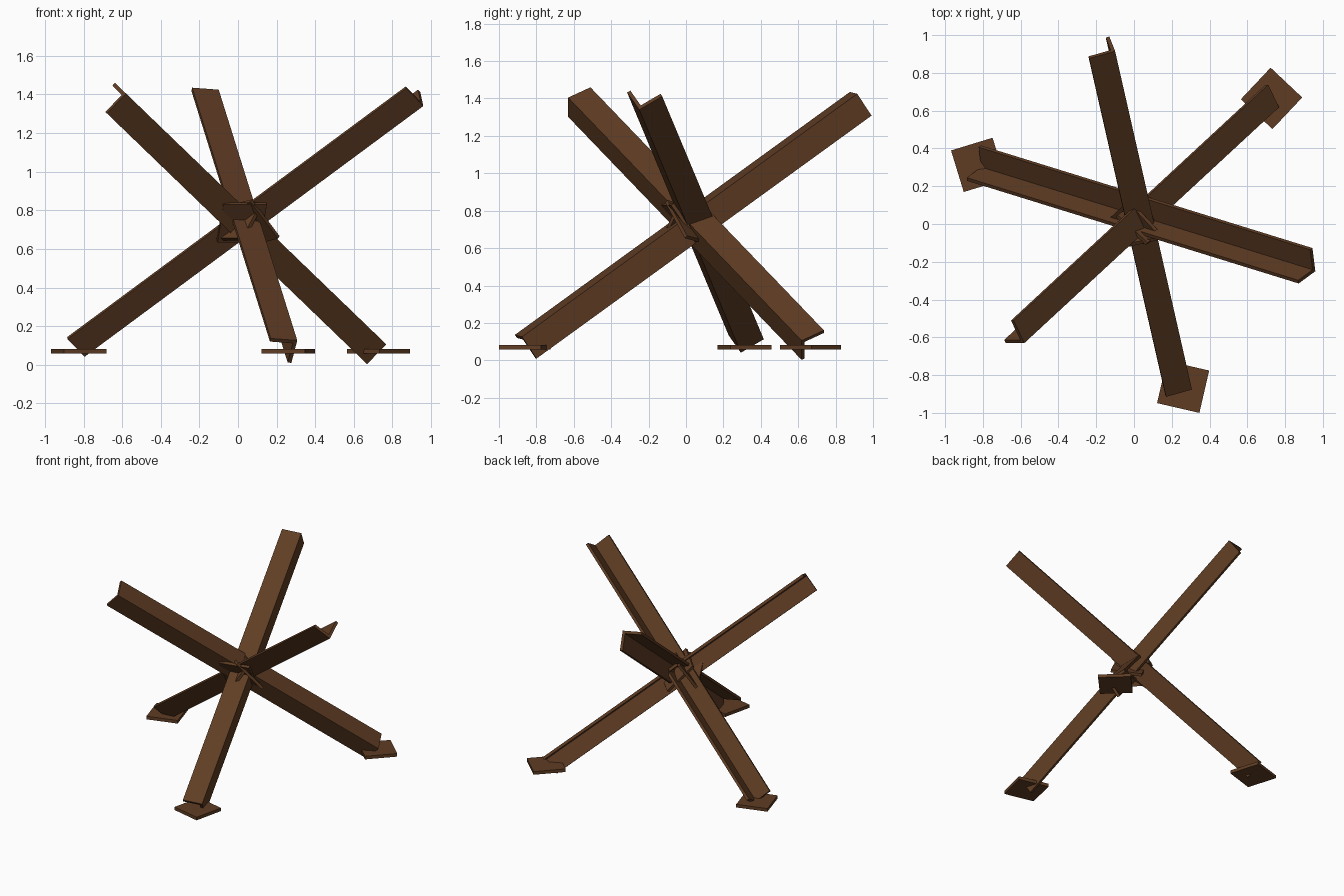
import bpy, math
from mathutils import Vector, Matrix

if "Cube" in bpy.data.objects:
    bpy.data.objects.remove(bpy.data.objects["Cube"])

rust = bpy.data.materials.new("rusty_brown")
rust.diffuse_color = (0.115, 0.046, 0.017, 1)
rust.use_nodes = True
rust.node_tree.nodes["Principled BSDF"].inputs["Base Color"].default_value = rust.diffuse_color

# Three mutually perpendicular beam axes, 120 degrees apart in plan
def axis(deg):
    a, r = math.radians(deg), math.sqrt(2 / 3)
    return Vector((r * math.cos(a), r * math.sin(a), math.sqrt(1 / 3)))

E1, E2, E3 = axis(-17.2), axis(102.8), axis(222.8)

def add(name, verts, faces):
    me = bpy.data.meshes.new(name)
    me.from_pydata(verts, [], faces)
    me.materials.append(rust)
    ob = bpy.data.objects.new(name, me)
    bpy.context.collection.objects.link(ob)
    return ob

def prism(name, profile, origin, a, b, d):
    """Extrude a 2D profile (in directions a, b) along vector d."""
    if a.cross(b).dot(d) < 0:
        a, b = b, a
        profile = [(q, p) for p, q in profile]
        profile.reverse()
        a, b, profile = b, a, [(q, p) for p, q in profile]
    n = len(profile)
    ring = [origin + a * p + b * q for p, q in profile]
    faces = [tuple(reversed(range(n))), tuple(range(n, 2 * n))]
    faces += [(i, (i + 1) % n, n + (i + 1) % n, n + i) for i in range(n)]
    return add(name, ring + [v + d for v in ring], faces)

def plate(name, centre, u, v, su, sv, t):
    u, v = u.normalized(), v.normalized()
    n = u.cross(v).normalized()
    v = n.cross(u)
    prof = [(-su / 2, -sv / 2), (su / 2, -sv / 2), (su / 2, sv / 2), (-su / 2, sv / 2)]
    return prism(name, prof, Vector(centre) - n * t / 2, u, v, n * t)

# Angle-iron beams: upper end of the outer corner, axis, base flange directions, roll
L, W, T = 2.25, 0.143, 0.02
ell = [(0, 0), (W, 0), (W, T), (T, T), (T, W), (0, W)]
beams = [
    ("beam_left_foot", (0.96, -0.25, 1.34), E1, E2, E3, -7),
    ("beam_front_foot", (-0.10, 0.915, 1.425), E2, -E3, -E1, 0),
    ("beam_back_foot", (-0.58, -0.63, 1.405), E3, E2, -E1, 17),
]
for name, corner, d, p, q, roll in beams:
    if name == "beam_front_foot":          # rolled so one flange lies nearly level
        h, u = (E1 - E3).normalized(), (E1 + E3).normalized()
        r = math.radians(5)
        a = -(h * math.cos(r) - u * math.sin(r))
        b = -(u * math.cos(r) + h * math.sin(r))
    else:
        r = math.radians(roll)
        a = p * math.cos(r) + q * math.sin(r)
        b = q * math.cos(r) - p * math.sin(r)
    prism(name, ell, Vector(corner), a, b, -d * L)

# Square ground plates
for name, x, y, deg in [("left_foot_plate", -0.825, 0.313, 17),
                        ("front_foot_plate", 0.26, -0.862, -13),
                        ("back_foot_plate", 0.728, 0.665, 46.7)]:
    m = Matrix.Rotation(math.radians(deg), 3, 'Z')
    plate(name, (x, y, 0.07), m @ Vector((1, 0, 0)), m @ Vector((0, 1, 0)), 0.23, 0.23, 0.024)

# Gusset plates at the crossing
plate("gusset_front", (0.02, -0.03, 0.737), E1 - E3, E1 + E3, 0.23, 0.24, 0.02)
plate("gusset_right", (0.06, 0.02, 0.735), Vector((0.55, 0.40, -0.73)),
      Vector((0.6, -0.6, 0.2)), 0.26, 0.22, 0.02)
plate("gusset_back", (0.0, 0.0, 0.74), E1 - E2, E1 + E2, 0.22, 0.22, 0.02)
